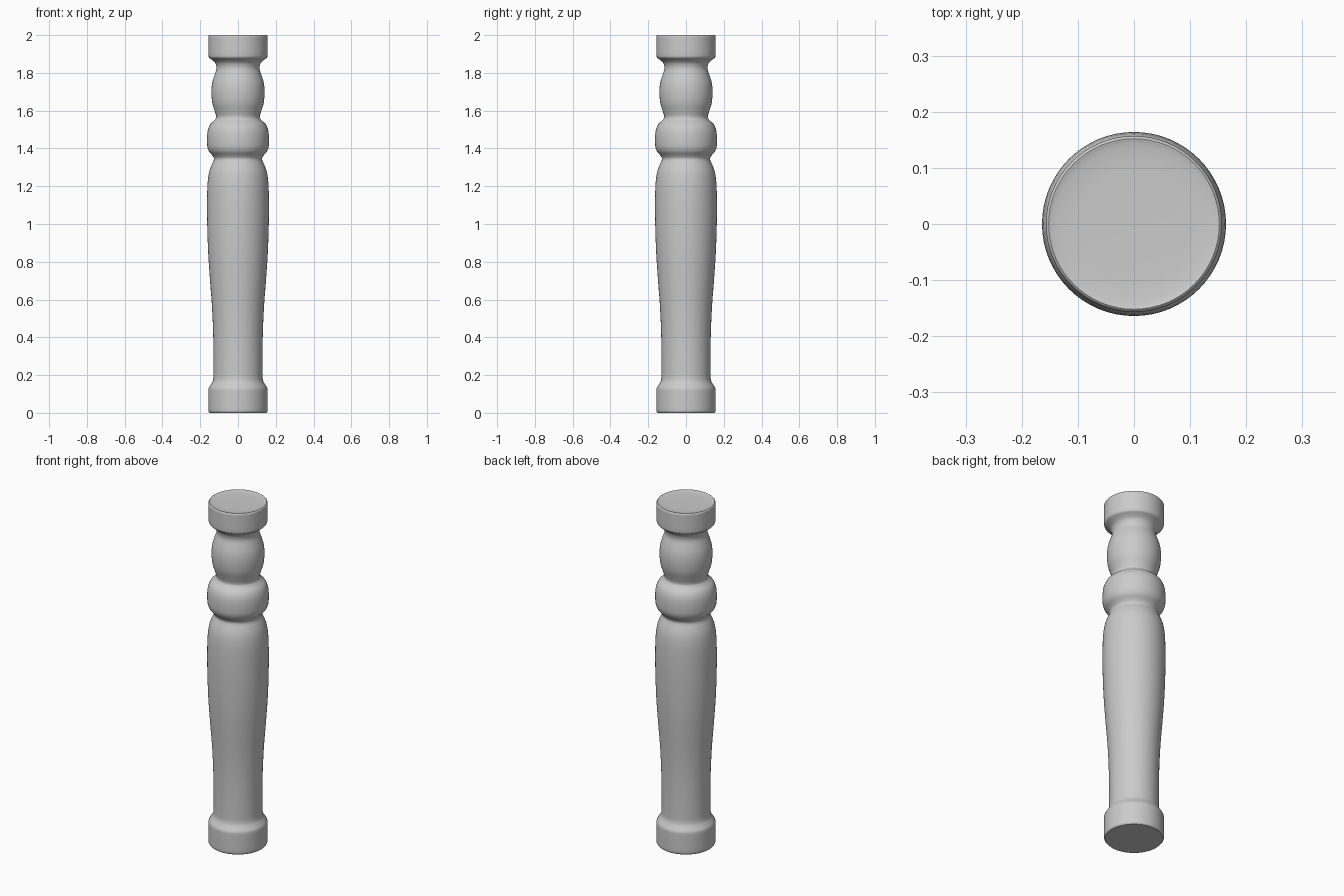
import bpy, bmesh, math

if "Cube" in bpy.data.objects:
    bpy.data.objects.remove(bpy.data.objects["Cube"])

SIDES = 64
# Turned profile (radius, height), bottom to top
PROFILE = [
    (0.150, 0.0), (0.156, 0.008), (0.157, 0.03), (0.157, 0.11), (0.156, 0.128),   # foot
    (0.145, 0.148), (0.133, 0.17), (0.130, 0.195), (0.130, 0.30), (0.131, 0.40),  # lower neck
    (0.137, 0.55), (0.148, 0.70), (0.158, 0.85), (0.163, 1.00), (0.164, 1.10),    # long swell
    (0.162, 1.20), (0.154, 1.27), (0.139, 1.315), (0.127, 1.345),
    (0.135, 1.362), (0.154, 1.385), (0.163, 1.415), (0.164, 1.45), (0.161, 1.49), # ring bead
    (0.147, 1.528), (0.124, 1.55), (0.115, 1.565),
    (0.124, 1.60), (0.137, 1.645), (0.141, 1.70), (0.137, 1.745), (0.124, 1.79),  # upper bulb
    (0.114, 1.825), (0.119, 1.85), (0.140, 1.871), (0.154, 1.882),
    (0.157, 1.895), (0.157, 1.97), (0.157, 1.992), (0.152, 2.0),                  # cap
    (0.145, 1.998), (0.12, 1.995), (0.10, 1.994),
]


def smooth_profile(pts, steps=3):
    """Monotone cubic in arc length, so straight runs stay straight."""
    n = len(pts)
    t = [0.0]
    for a, b in zip(pts, pts[1:]):
        t.append(t[-1] + math.dist(a, b))

    def tangents(v):
        d = [(v[i + 1] - v[i]) / (t[i + 1] - t[i]) for i in range(n - 1)]
        inner = [0 if d[i - 1] * d[i] <= 0 else 2 * d[i - 1] * d[i] / (d[i - 1] + d[i])
                 for i in range(1, n - 1)]
        return [d[0]] + inner + [d[-1]]

    axes = [[p[k] for p in pts] for k in (0, 1)]
    tans = [tangents(v) for v in axes]
    out = []
    for i in range(n - 1):
        h = t[i + 1] - t[i]
        for s in range(steps):
            u = s / steps
            out.append(tuple(
                (2*u**3 - 3*u**2 + 1) * v[i] + (u**3 - 2*u**2 + u) * h * m[i]
                + (3*u**2 - 2*u**3) * v[i + 1] + (u**3 - u**2) * h * m[i + 1]
                for v, m in zip(axes, tans)))
    return out + [pts[-1]]


# Lathe the post and close both ends
bm = bmesh.new()
rings = [[bm.verts.new((r * math.cos(2 * math.pi * i / SIDES),
                        r * math.sin(2 * math.pi * i / SIDES), z))
          for i in range(SIDES)] for r, z in smooth_profile(PROFILE)]
for lo, hi in zip(rings, rings[1:]):
    for i in range(SIDES):
        j = (i + 1) % SIDES
        bm.faces.new((lo[i], lo[j], hi[j], hi[i]))
bm.faces.new(rings[0][::-1])
bm.faces.new(rings[-1])

mesh = bpy.data.meshes.new("turned_post")
bm.to_mesh(mesh)
bm.free()
post = bpy.data.objects.new("turned_post", mesh)
bpy.context.collection.objects.link(post)
bpy.context.view_layer.objects.active = post
post.select_set(True)
bpy.ops.object.shade_smooth_by_angle(angle=math.radians(40))
